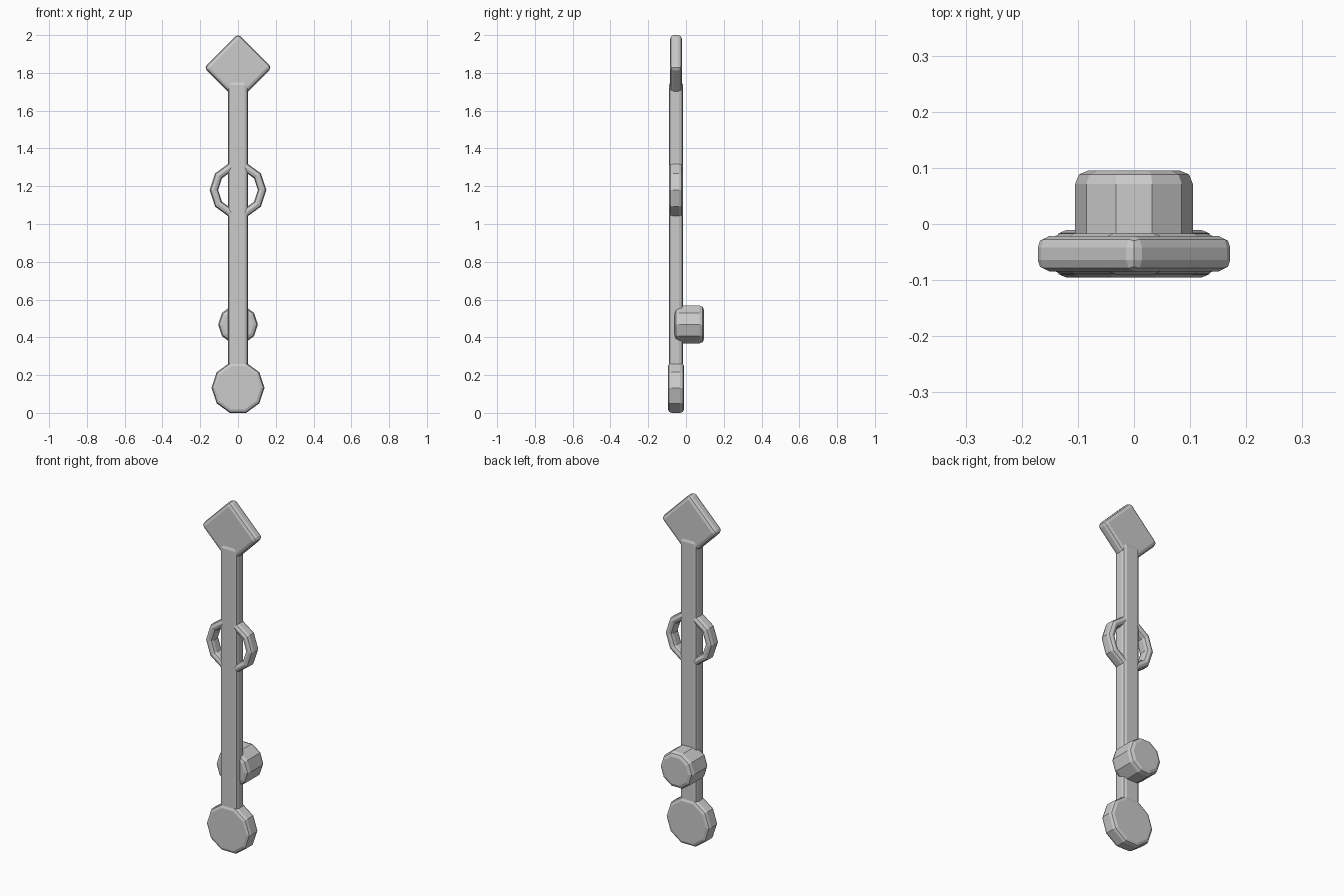
import bpy, bmesh
from math import pi, sin, cos
from mathutils import Matrix, Vector

if "Cube" in bpy.data.objects:
    bpy.data.objects.remove(bpy.data.objects["Cube"])

MID_Y = -0.053   # shared centre plane of the flat parts
SIDES = 10
BEVEL = 0.02

metal = bpy.data.materials.new("plain_grey")
metal.use_nodes = True
GREY = (0.6, 0.6, 0.6, 1)
metal.diffuse_color = GREY
metal.node_tree.nodes["Principled BSDF"].inputs["Base Color"].default_value = GREY


def finish(name, bm, location):
    bmesh.ops.recalc_face_normals(bm, faces=bm.faces)
    mesh = bpy.data.meshes.new(name)
    bm.to_mesh(mesh)
    bm.free()
    mesh.materials.append(metal)
    obj = bpy.data.objects.new(name, mesh)
    obj.location = location
    bpy.context.scene.collection.objects.link(obj)
    return obj


def box(name, size, location, turn=0):
    """Box with rounded edges, turned about the front axis."""
    bm = bmesh.new()
    bmesh.ops.create_cube(bm, size=1)
    bmesh.ops.scale(bm, vec=size, verts=bm.verts)
    bmesh.ops.bevel(bm, geom=bm.edges[:], offset=BEVEL, segments=2,
                    profile=0.5, affect='EDGES')
    bmesh.ops.rotate(bm, matrix=Matrix.Rotation(turn, 3, 'Y'), verts=bm.verts)
    return finish(name, bm, location)


def corner(r, y, start, bevel):
    """Three points rounding one corner of a section."""
    return [(r + bevel * cos(start + k * pi / 4), y + bevel * sin(start + k * pi / 4))
            for k in range(3)]


def lathe(name, profile, location, closed):
    """Turn a section around the front-to-back axis in a few flat sides."""
    bm = bmesh.new()
    verts = [bm.verts.new((r, y, 0)) for r, y in profile]
    pairs = list(zip(verts, verts[1:]))
    if closed:
        pairs.append((verts[-1], verts[0]))
    edges = [bm.edges.new(p) for p in pairs]
    bmesh.ops.spin(bm, geom=verts + edges, cent=(0, 0, 0), axis=(0, 1, 0),
                   angle=2 * pi, steps=SIDES, use_merge=True)
    bmesh.ops.remove_doubles(bm, verts=bm.verts, dist=0.0001)
    if not closed:
        bmesh.ops.holes_fill(bm, edges=[e for e in bm.edges if e.is_boundary], sides=0)
    return finish(name, bm, location)


def disc(name, radius, half, location, bevel=BEVEL):
    r, y = radius - bevel, half - bevel
    lathe(name, corner(r, -y, -pi / 2, bevel) + corner(r, y, 0, bevel), location, False)


def ring(name, outer, inner, half, location, bevel=BEVEL):
    ro, ri, y = outer - bevel, inner + bevel, half - bevel
    section = (corner(ro, -y, -pi / 2, bevel) + corner(ro, y, 0, bevel)
               + corner(ri, y, pi / 2, bevel) + corner(ri, -y, pi, bevel))
    lathe(name, section, location, True)


# Long shaft and the diamond at its tip
box("shaft", Vector((0.108, 0.074, 1.62)), (0, MID_Y, 0.945))
box("diamond_tip", Vector((0.254, 0.063, 0.254)), (0, MID_Y, 1.828), pi / 4)

# Ring through the shaft, round foot, and the knob on the back
ring("middle_ring", 0.15, 0.105, 0.036, (0, MID_Y, 1.18))
disc("round_foot", 0.14, 0.0425, (0, MID_Y, 0.133))
disc("back_knob", 0.105, 0.078, (0, 0.0175, 0.468), 0.024)
